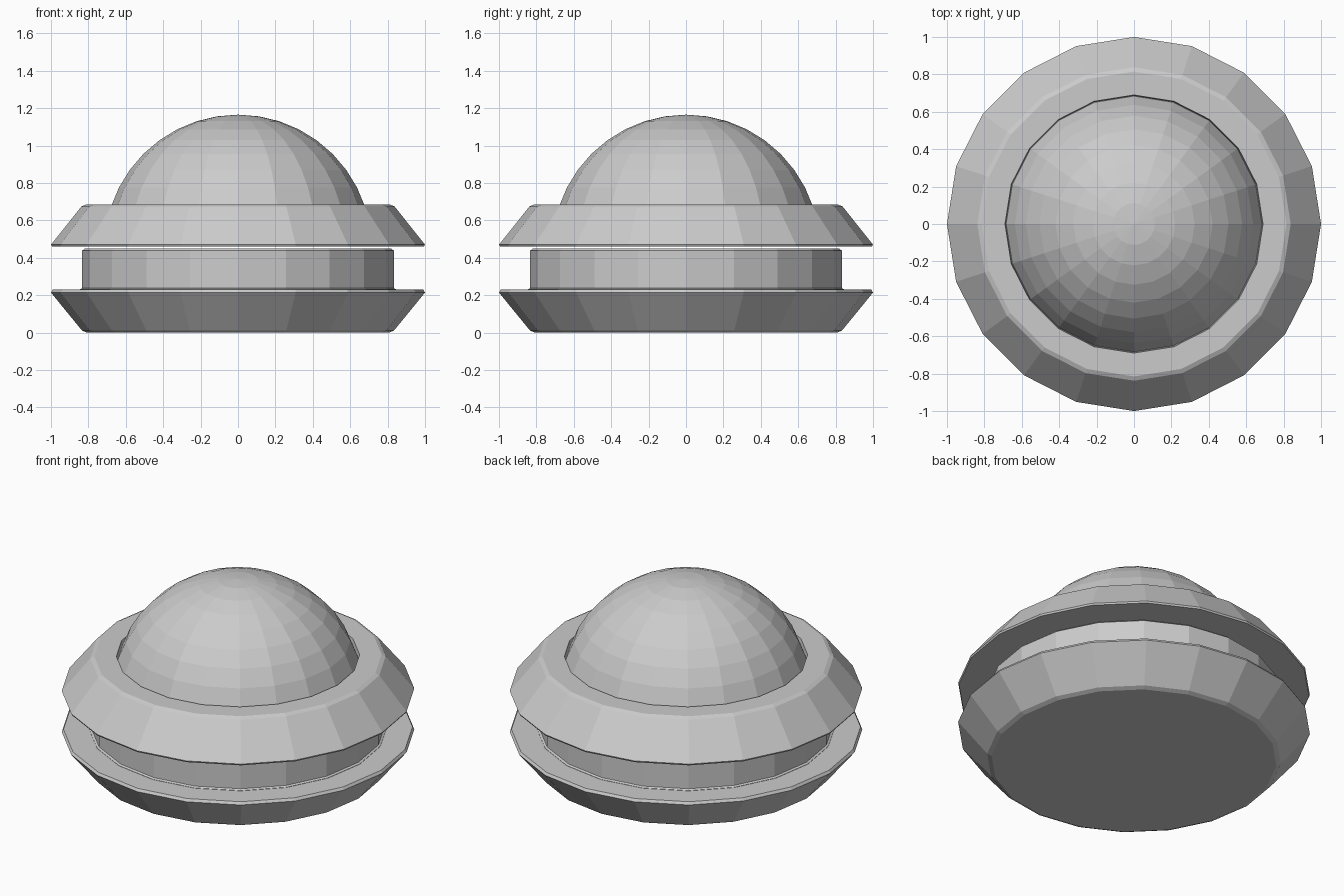
import bpy, bmesh, math

if "Cube" in bpy.data.objects:
    bpy.data.objects.remove(bpy.data.objects["Cube"])

SIDES = 20


def lathe(name, profile):
    """Revolve (radius, z) points; radius 0 becomes a single pole vertex."""
    bm = bmesh.new()
    rings = []
    for r, z in profile:
        if r == 0:
            rings.append([bm.verts.new((0, 0, z))] * SIDES)
        else:
            rings.append([bm.verts.new((r * math.cos(2 * math.pi * i / SIDES),
                                        r * math.sin(2 * math.pi * i / SIDES), z))
                          for i in range(SIDES)])
    for a, b in zip(rings, rings[1:]):
        for i in range(SIDES):
            j = (i + 1) % SIDES
            bm.faces.new(list(dict.fromkeys((a[i], a[j], b[j], b[i]))))
    bmesh.ops.recalc_face_normals(bm, faces=bm.faces)
    mesh = bpy.data.meshes.new(name)
    bm.to_mesh(mesh)
    bm.free()
    obj = bpy.data.objects.new(name, mesh)
    bpy.context.collection.objects.link(obj)
    return obj


# Flared base dish
lathe("base_dish", [(0, 0), (0.81, 0), (0.835, 0.012), (1.0, 0.214),
                    (0.99, 0.23), (0, 0.23)])

# Straight middle drum with softened edges
lathe("middle_drum", [(0, 0.22), (0.845, 0.22), (0.845, 0.232), (0.833, 0.238),
                      (0.833, 0.438), (0.818, 0.45), (0, 0.45)])

# Sloped upper collar with a shallow seat for the dome
lathe("upper_collar", [(0, 0.46), (0.995, 0.46), (1.0, 0.47), (0.838, 0.673),
                       (0.815, 0.684), (0.69, 0.684), (0.685, 0.65), (0, 0.65)])

# Faceted dome: the upper rings of a sphere
R, CENTRE = 0.715, 0.45
dome = [(R * math.sin(math.radians(9 * k)), CENTRE + R * math.cos(math.radians(9 * k)))
        for k in range(1, 9)]
lathe("dome", [(0, CENTRE + R)] + dome + [(0.69, 0.62), (0, 0.62)])
